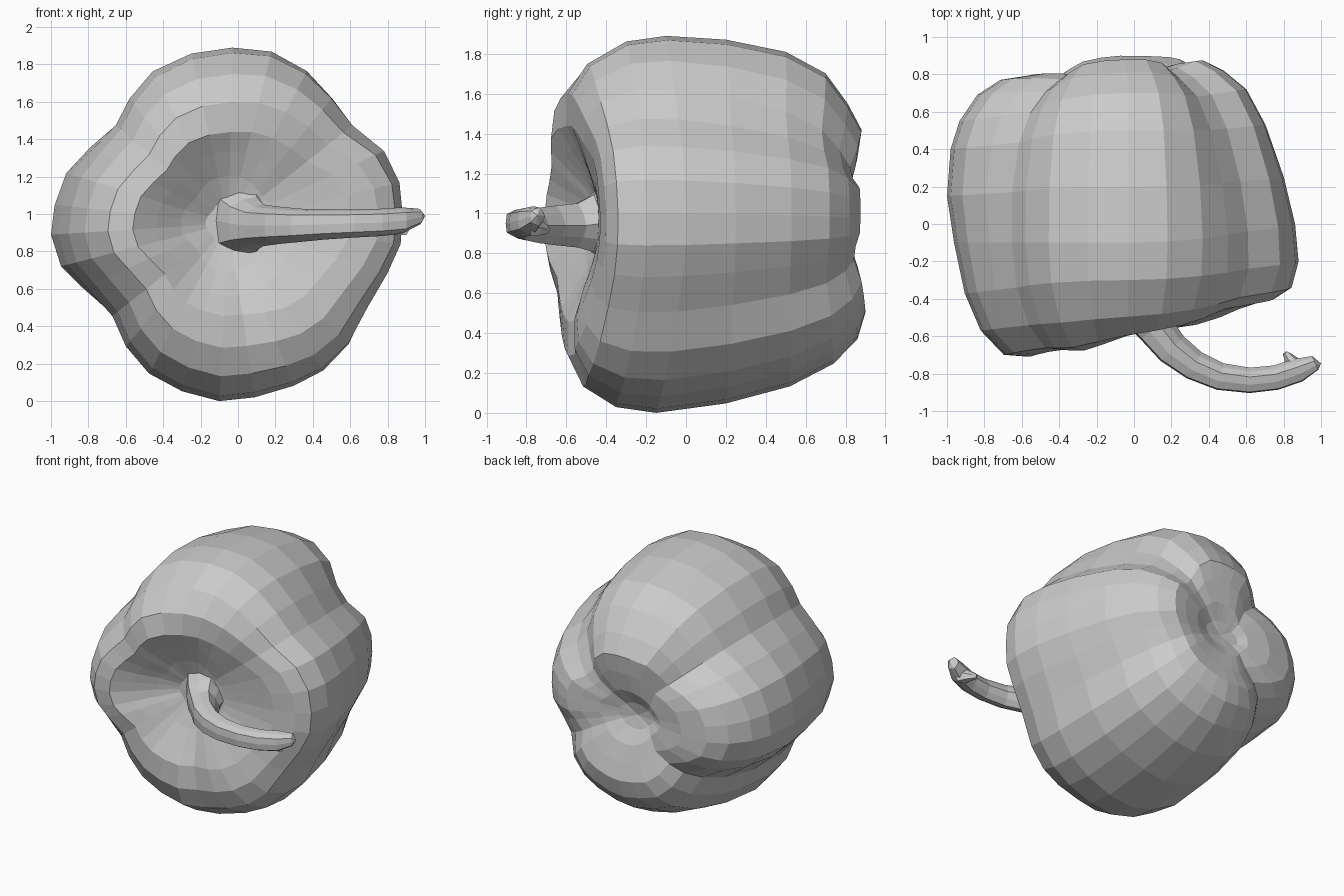
import bpy, bmesh
from math import atan2, degrees, exp, cos, sin, pi
from mathutils import Vector

if "Cube" in bpy.data.objects:
    bpy.data.objects.remove(bpy.data.objects["Cube"])

CX, CZ = -0.05, 0.95


def loft(name, rings, start, end):
    """Skin a list of closed rings and close each end with a fan to a point."""
    bm = bmesh.new()
    vr = [[bm.verts.new(p) for p in r] for r in rings]
    n = len(vr[0])
    for a, b in zip(vr, vr[1:]):
        for i in range(n):
            j = (i + 1) % n
            bm.faces.new((a[i], a[j], b[j], b[i]))
    for ring, tip in ((vr[0], start), (vr[-1], end)):
        c = bm.verts.new(tip)
        for i in range(n):
            bm.faces.new((ring[i], ring[(i + 1) % n], c))
    bmesh.ops.recalc_face_normals(bm, faces=bm.faces)
    me = bpy.data.meshes.new(name)
    bm.to_mesh(me)
    bm.free()
    ob = bpy.data.objects.new(name, me)
    bpy.context.collection.objects.link(ob)
    return ob


# Lobed cross-section seen from the front (x, z)
outline = [(0.88, 1.0), (0.865, 1.17), (0.785, 1.34), (0.62, 1.48), (0.51, 1.63),
           (0.37, 1.77), (0.18, 1.87), (-0.03, 1.89), (-0.25, 1.86), (-0.46, 1.77),
           (-0.59, 1.63), (-0.67, 1.49), (-0.8, 1.36), (-0.92, 1.22), (-0.98, 1.05),
           (-1.0, 0.89), (-0.95, 0.72), (-0.84, 0.6), (-0.69, 0.44), (-0.61, 0.28),
           (-0.48, 0.14), (-0.3, 0.05), (-0.1, 0.0), (0.09, 0.02), (0.3, 0.08),
           (0.46, 0.16), (0.6, 0.3), (0.7, 0.5), (0.8, 0.68), (0.87, 0.84)]

# Lengthwise profiles (radius fraction, y) for the right, top, left and bottom lobes
profiles = [
    [(.70, -.43), (.86, -.40), (.96, -.34), (1, -.2), (.98, 0), (.915, .25),
     (.81, .53), (.70, .72), (.57, .82), (.45, .875), (.34, .86)],
    [(.52, -.58), (.69, -.58), (.85, -.49), (.97, -.3), (1, -.1), (.98, .2),
     (.915, .5), (.80, .7), (.64, .81), (.50, .88), (.36, .86)],
    [(.54, -.71), (.68, -.70), (.81, -.57), (.9, -.37), (.96, -.1), (1, .15),
     (.98, .4), (.93, .55), (.83, .69), (.7, .77), (.5, .80)],
    [(.52, -.6), (.70, -.6), (.86, -.52), (.97, -.35), (1, -.15), (.95, .2),
     (.86, .52), (.74, .74), (.61, .86), (.47, .9), (.34, .87)]]
back_weight = [0, 0, 0, 0, .05, .2, .45, .7, .9, 1, .8]
front_weight = [1, .8, .3, 0, 0, 0, 0, 0, 0, 0, 0]


def groove(a, centres, width):
    return max(exp(-(((a - c + 180) % 360 - 180) / width) ** 2) for c in centres)


# Pepper body: one lengthwise strip per outline point
columns = []
for x, z in outline:
    dx, dz = x - CX, z - CZ
    a = degrees(atan2(dz, dx)) % 360
    q = int(a // 90) % 4
    t = (a % 90) / 90
    t = t * t * (3 - 2 * t)
    gb = max(groove(a, (47,), 14), .75 * groove(a, (138, 219, 333), 13))
    gf = .05 * groove(a, (280,), 11) + .02 * groove(a, (36, 219), 12) - .07 * groove(a, (114,), 22)
    col = []
    for k, (p, r) in enumerate(zip(profiles[q], profiles[(q + 1) % 4])):
        s = p[0] + (r[0] - p[0]) * t
        y = p[1] + (r[1] - p[1]) * t
        s *= 1 - .13 * gb * back_weight[k]
        y += gf * front_weight[k] - .06 * gb * back_weight[k] ** 2
        col.append((CX + dx * s, y, CZ + dz * s))
    # hollow around the stem, and broad saddle at the blossom end
    lip, rear = col[0][1], col[-1][1]
    pt = lambda s, y, sx=1, ox=0: (CX + ox + dx * s * sx, y, CZ + dz * s)
    inner = [pt(.13, -.44), pt(.27, -.44 + (lip + .44) * .3), pt(.41, -.44 + (lip + .44) * .68)]
    outer = [pt(.21, rear * .6 + .31, 1.2, -.05), pt(.1, rear * .2 + .60, 1.5, -.08)]
    columns.append(inner + col + outer)
loft("pepper_body", list(zip(*columns)), (CX, -.44, CZ), (CX - .08, .75, CZ))

# Curved stem with a flared base and a cut end: x, y, z, radius
path = [(.04, -.41, .97, .19), (.06, -.48, .95, .13), (.11, -.56, .94, .1),
        (.2, -.67, .94, .09), (.32, -.76, .94, .08), (.46, -.82, .945, .073),
        (.62, -.84, .95, .068), (.76, -.825, .955, .066), (.88, -.785, .965, .064),
        (.97, -.745, .985, .04)]
rings = []
for i, (x, y, z, r) in enumerate(path):
    a, b = path[max(i - 1, 0)], path[min(i + 1, len(path) - 1)]
    d = Vector((b[0] - a[0], b[1] - a[1], 0)).normalized()
    if i == 0:
        d = Vector((0, -1, 0))
    side = Vector((d.y, -d.x, 0))
    ring = []
    for k in range(10):
        ang = 2 * pi * k / 10
        rr = r * (1.06 if k % 2 else .94)
        ring.append(Vector((x, y, z)) + side * cos(ang) * rr + Vector((0, 0, 1)) * sin(ang) * rr * 1.1)
    rings.append(ring)
loft("stem", rings, (.04, -.40, .97), (1.0, -.745, .99))

# Torn nub at the cut end of the stem
nub = [[(cx + r * cos(k * pi / 3), y, cz + r * sin(k * pi / 3)) for k in range(6)]
       for cx, y, cz, r in ((.87, -.78, .94, .06), (.85, -.73, .93, .045), (.82, -.695, .92, .025))]
loft("stem_nub", nub, (.87, -.79, .94), (.815, -.68, .92))
